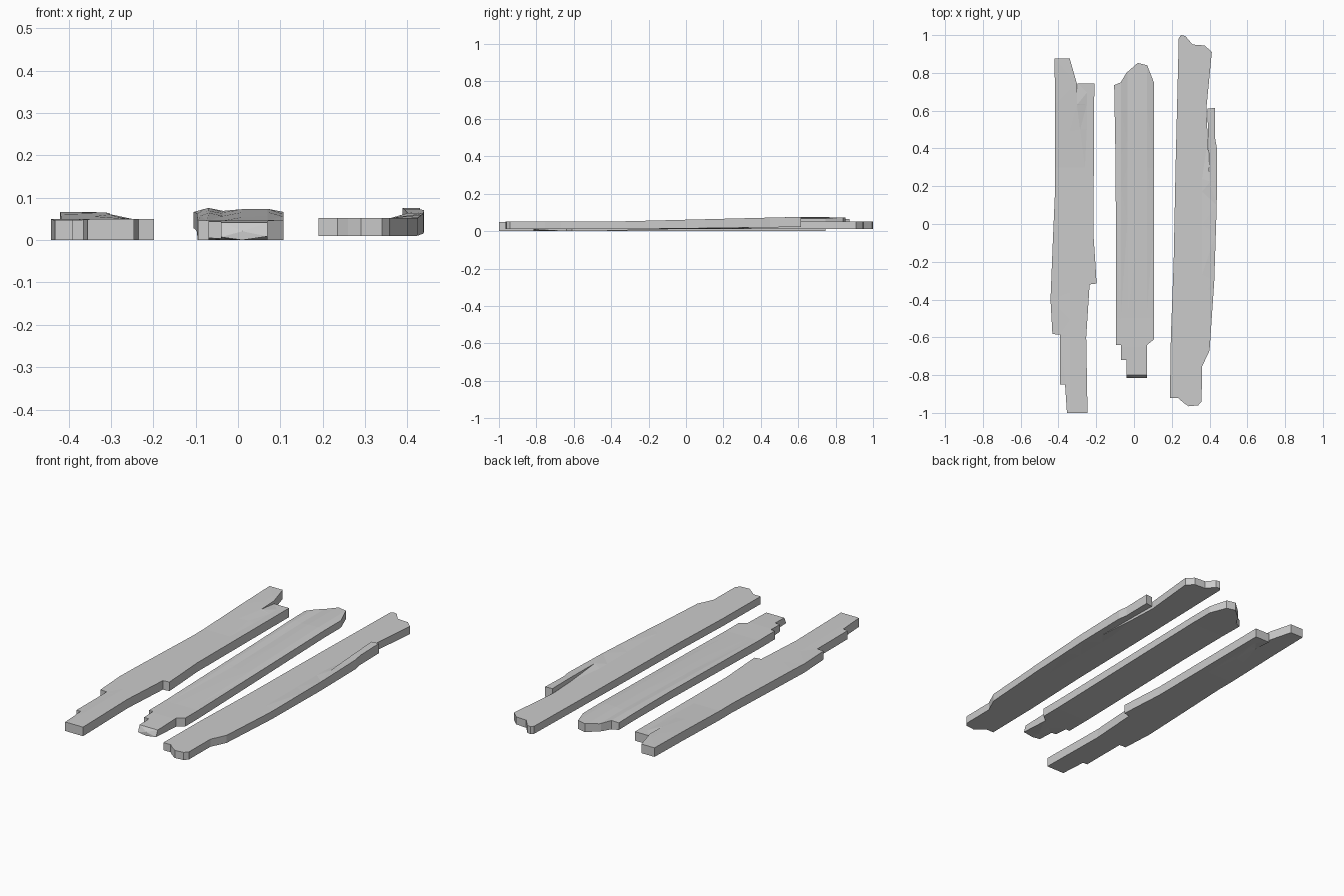
import bpy, bmesh


def clamp(v):
    return max(0.0, min(1.0, v))


def plank(name, outline, base, thick, lift, cut_x=(), cut_y=()):
    """Extrude an outline into a board, slice it, then warp it with lift(x, y, top)."""
    bm = bmesh.new()
    face = bm.faces.new([bm.verts.new((x, y, 0)) for x, y in outline])
    ext = bmesh.ops.extrude_face_region(bm, geom=[face])
    for v in ext["geom"]:
        if isinstance(v, bmesh.types.BMVert):
            v.co.z = thick
    bmesh.ops.triangulate(bm, faces=bm.faces[:])
    cuts = [((x, 0, 0), (1, 0, 0)) for x in cut_x] + [((0, y, 0), (0, 1, 0)) for y in cut_y]
    for co, no in cuts:
        bmesh.ops.bisect_plane(bm, geom=bm.verts[:] + bm.edges[:] + bm.faces[:],
                               plane_co=co, plane_no=no, dist=1e-5)
    bmesh.ops.triangulate(bm, faces=bm.faces[:])
    for v in bm.verts:
        v.co.z += base + lift(v.co.x, v.co.y, v.co.z > thick / 2)
    bmesh.ops.recalc_face_normals(bm, faces=bm.faces[:])
    me = bpy.data.meshes.new(name)
    bm.to_mesh(me)
    bm.free()
    ob = bpy.data.objects.new(name, me)
    bpy.context.collection.objects.link(ob)
    return ob


# Left plank: stepped front end, split and raised tongue at the back
def left_lift(x, y, top):
    side = clamp((-0.25 - x) / 0.05)
    if y > 0.635:
        side = 1.0 if x < -0.3015 else 0.0
    front = -0.003 * clamp((-0.34 - x) / 0.04) * clamp((-y - 0.3) / 0.3) if top else 0
    return 0.016 * side * clamp((y - 0.3) / 0.5) + front


plank("left_plank", [
    (-0.42, 0.875), (-0.34, 0.875), (-0.303, 0.745), (-0.302, 0.63), (-0.3, 0.745),
    (-0.21, 0.745), (-0.215, -0.05), (-0.205, -0.2), (-0.198, -0.315), (-0.235, -0.32),
    (-0.253, -0.6), (-0.246, -1.0), (-0.355, -1.0), (-0.365, -0.85), (-0.392, -0.85),
    (-0.392, -0.585), (-0.432, -0.583), (-0.442, -0.4), (-0.43, -0.1), (-0.417, 0.2)],
    0.0, 0.05, left_lift, cut_x=(-0.25, -0.34), cut_y=(-0.6, -0.3, 0.3, 0.5, 0.635))


# Middle plank: rounded back end that curves upwards, ridged grain on top
RIDGE = [(-0.11, -0.008), (-0.07, 0.003), (-0.035, -0.004), (0.01, 0.0),
         (0.07, 0.001), (0.12, -0.009)]


def middle_lift(x, y, top):
    t = clamp((y + 0.5) / 1.1)
    z = 0.027 * t
    if top:
        for (x0, z0), (x1, z1) in zip(RIDGE, RIDGE[1:]):
            if x0 <= x <= x1:
                z += t * (z0 + (z1 - z0) * (x - x0) / (x1 - x0))
        z -= 0.004 * clamp((-y - 0.65) / 0.15)
    else:
        z += clamp((-y - 0.65) / 0.16) * 0.16 * max(0.0, abs(x - 0.01) - 0.005)
    return z


mid = plank("middle_plank", [
    (-0.105, 0.735), (-0.07, 0.75), (-0.04, 0.8), (0.02, 0.853), (0.07, 0.84),
    (0.107, 0.745), (0.107, -0.61), (0.07, -0.64), (0.07, -0.815), (-0.04, -0.815),
    (-0.04, -0.72), (-0.07, -0.72), (-0.07, -0.64), (-0.095, -0.64), (-0.097, 0.3)],
    0.0, 0.046, middle_lift, cut_x=(-0.07, -0.035, 0.01, 0.07),
    cut_y=(-0.65, -0.5, 0.0, 0.3, 0.6))
# slanted front cut
for v in mid.data.vertices:
    if v.co.y < -0.814 and v.co.z > 0.025:
        v.co.y = -0.8


# Right plank: splintered strip lifting off along the right edge
def right_lift(x, y, top):
    side = clamp((x - 0.36) / 0.05)
    if y > 0.225:
        side = 1.0 if x > 0.4015 - 0.04 * (y - 0.22) and y < 0.62 else 0.0
    return 0.024 * side * clamp((y + 0.35) / 0.95) * (1.0 if top else 0.5)


plank("right_plank", [
    (0.237, 0.985), (0.25, 1.0), (0.272, 0.995), (0.31, 0.95), (0.375, 0.945),
    (0.412, 0.91), (0.383, 0.61), (0.401, 0.22), (0.388, 0.61), (0.43, 0.615),
    (0.43, 0.45), (0.439, 0.4), (0.438, 0.1), (0.425, -0.3), (0.4, -0.67),
    (0.36, -0.755), (0.358, -0.94), (0.34, -0.96), (0.29, -0.965), (0.26, -0.945),
    (0.235, -0.922), (0.19, -0.922), (0.195, -0.6), (0.21, -0.2), (0.22, 0.3)],
    0.01, 0.042, right_lift, cut_x=(0.36,), cut_y=(-0.35, -0.05, 0.225, 0.45))
